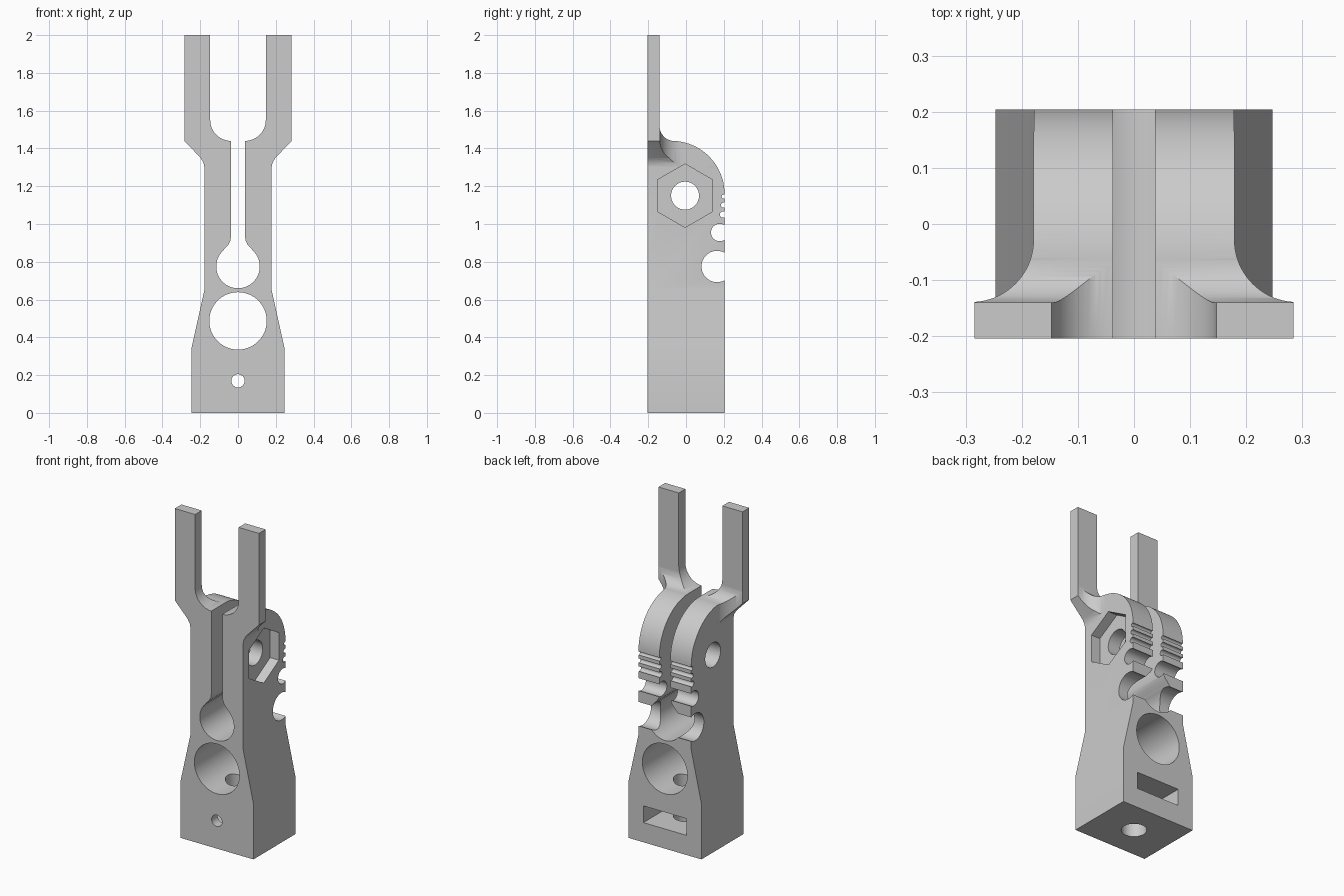
import bpy, bmesh
from math import sin, cos, radians

cube = bpy.data.objects.get("Cube")
if cube:
    bpy.data.objects.remove(cube, do_unlink=True)


def arc(cx, cy, r, start, end, n=16):
    """Points along an arc, angles in degrees."""
    angles = [radians(start + (end - start) * i / n) for i in range(n + 1)]
    return [(cx + r * cos(a), cy + r * sin(a)) for a in angles]


def circle(cx, cy, r, n=64, start=0):
    return arc(cx, cy, r, start, start + 360, n)[:-1]


def mirrored(half):
    """Close a right-hand profile with its mirror image."""
    return half + [(-x, z) for x, z in reversed(half)]


def prism(name, points, axis, low, high):
    """Extrude a flat profile along one axis."""
    place = {"x": lambda u, v, d: (d, u, v),
             "y": lambda u, v, d: (u, d, v),
             "z": lambda u, v, d: (u, v, d)}[axis]
    bm = bmesh.new()
    face = bm.faces.new([bm.verts.new(place(u, v, low)) for u, v in points])
    moved = bmesh.ops.extrude_face_region(bm, geom=[face])["geom"]
    verts = [g for g in moved if isinstance(g, bmesh.types.BMVert)]
    bmesh.ops.translate(bm, verts=verts, vec=place(0, 0, high - low))
    bmesh.ops.recalc_face_normals(bm, faces=bm.faces)
    mesh = bpy.data.meshes.new(name)
    bm.to_mesh(mesh)
    bm.free()
    obj = bpy.data.objects.new(name, mesh)
    bpy.context.collection.objects.link(obj)
    return obj


def combine(target, tool, operation="DIFFERENCE"):
    """Apply a boolean and discard its tool."""
    mod = target.modifiers.new(tool.name, "BOOLEAN")
    mod.operation = operation
    mod.solver = "EXACT"
    mod.object = tool
    bpy.context.view_layer.objects.active = target
    bpy.ops.object.modifier_apply(modifier=mod.name)
    bpy.data.objects.remove(tool, do_unlink=True)


# Body: front outline crossed with side outline
front = [(0.247, 0), (0.247, 0.34), (0.178, 0.65), (0.178, 1.30),
         (0.183, 1.325), (0.198, 1.35), (0.284, 1.44), (0.284, 2)]
body = prism("forked_clamp_body", mirrored(front), "y", -0.5, 0.5)

side = [(-0.204, -0.1), (0.204, -0.1)]
side += arc(-0.076, 1.16, 0.28, 0, 86.8, 28)
side += arc(-0.06, 1.519, 0.08, 266.8, 180, 14)
side += [(-0.14, 2.1), (-0.204, 2.1)]
combine(body, prism("side_outline", side, "x", -0.5, 0.5), "INTERSECT")

# Curved shoulders behind the flared prongs
shoulder = arc(0.29, -0.028, 0.111, 270, 180, 20) + [(0.179, 0.4), (0.5, 0.4), (0.5, -0.139)]
for sign in (1, -1):
    points = [(sign * x, y) for x, y in shoulder]
    combine(body, prism("shoulder_cut", points, "z", 1.2, 2.2))

# Gap between the prongs, narrowing to a slit
gap = [(0.02, 0.80), (0.084, 0.85), (0.07, 0.871), (0.052, 0.889), (0.041, 0.91), (0.037, 0.935)]
gap += arc(0.037, 1.55, 0.11, 270, 360) + [(0.147, 2.2)]
combine(body, prism("gap_cut", mirrored(gap), "y", -0.6, 0.6))

# Front-to-back holes
for z, r in ((0.775, 0.115), (0.487, 0.152), (0.17, 0.035)):
    combine(body, prism("front_hole", circle(0, z, r), "y", -0.6, 0.6))

# Gripping notches along the back edge
for y, z, r in ((0.165, 0.775, 0.083), (0.178, 0.955, 0.046),
                (0.196, 1.05, 0.017), (0.199, 1.10, 0.014), (0.2, 1.145, 0.011)):
    combine(body, prism("back_notch", circle(y, z, r, 40), "x", -0.6, 0.6))

# Cross bolt hole with hexagonal nut recess on one side
combine(body, prism("bolt_hole", circle(-0.005, 1.15, 0.074), "x", -0.6, 0.6))
combine(body, prism("nut_recess", circle(-0.005, 1.15, 0.168, 6, 30), "x", 0.118, 0.4))

# Base bolt hole and nut slot
combine(body, prism("base_hole", circle(0, 0, 0.07), "z", -0.2, 0.45))
slot = [(-0.145, 0.12), (0.145, 0.12), (0.145, 0.222), (-0.145, 0.222)]
combine(body, prism("nut_slot", slot, "y", -0.147, 0.5))

# Single grey finish
grey = bpy.data.materials.new("plain_grey")
grey.use_nodes = True
colour = (0.6, 0.6, 0.6, 1)
grey.diffuse_color = colour
grey.node_tree.nodes["Principled BSDF"].inputs["Base Color"].default_value = colour
body.data.materials.clear()
body.data.materials.append(grey)
for polygon in body.data.polygons:
    polygon.material_index = 0

bpy.ops.object.select_all(action="DESELECT")
body.select_set(True)
bpy.context.view_layer.objects.active = body
bpy.ops.object.shade_smooth_by_angle(angle=radians(30))
normals = body.modifiers.new("clean_normals", "WEIGHTED_NORMAL")
normals.keep_sharp = True
